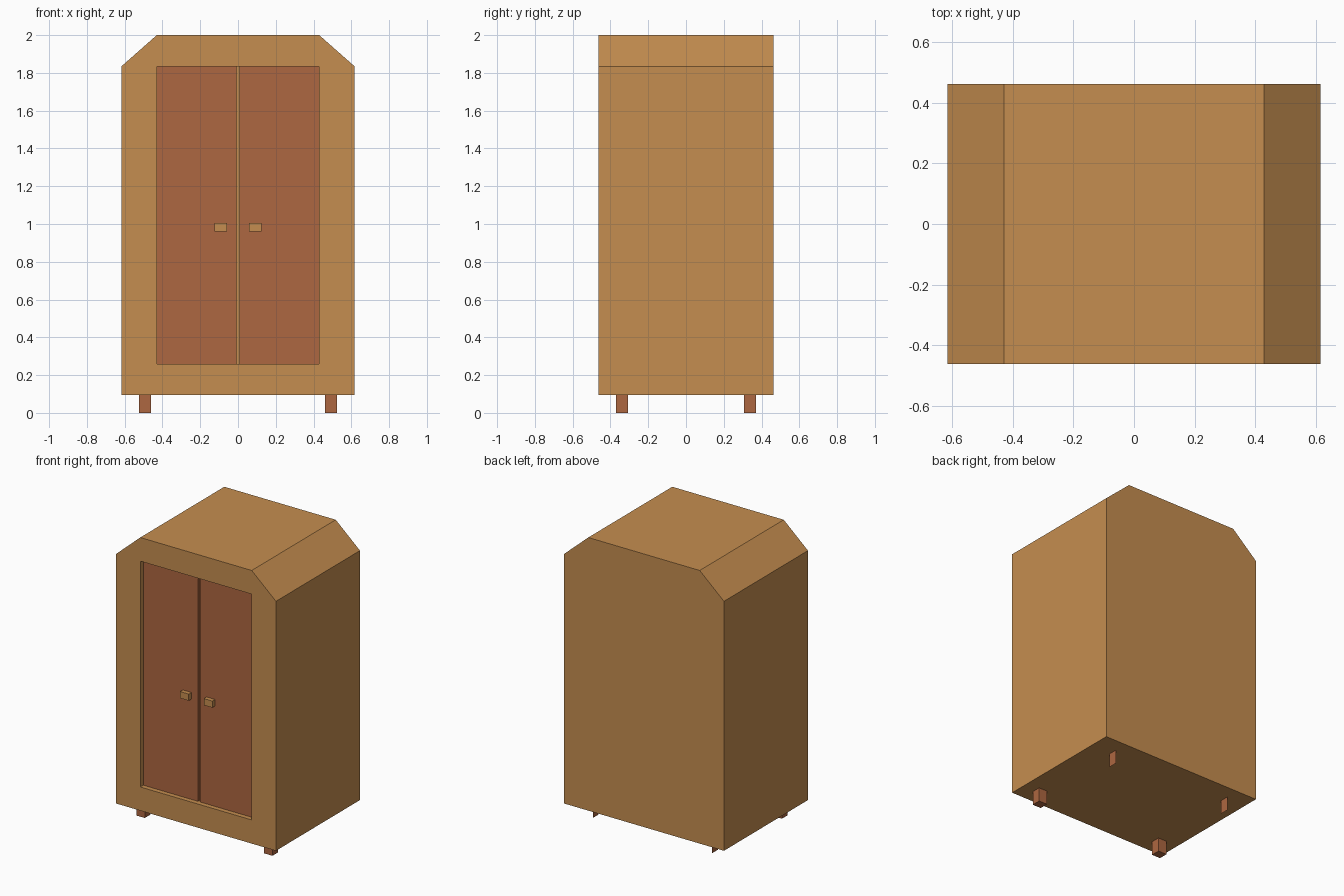
import bpy, bmesh

if "Cube" in bpy.data.objects:
    bpy.data.objects.remove(bpy.data.objects["Cube"])


def material(name, rgb):
    m = bpy.data.materials.new(name)
    m.diffuse_color = (*rgb, 1)
    m.use_nodes = True
    m.node_tree.nodes["Principled BSDF"].inputs["Base Color"].default_value = m.diffuse_color
    return m


LIGHT_WOOD = material("light_wood", (0.56, 0.27, 0.08))
RED_WOOD = material("red_wood", (0.42, 0.135, 0.052))


def finish(name, bm, mat):
    if len(bm.faces) > 1:
        bmesh.ops.recalc_face_normals(bm, faces=bm.faces)
    mesh = bpy.data.meshes.new(name)
    bm.to_mesh(mesh)
    bm.free()
    mesh.materials.append(mat)
    obj = bpy.data.objects.new(name, mesh)
    bpy.context.collection.objects.link(obj)
    return obj


def prism(name, profile, y0, y1, mat):
    """Extrude an (x, z) outline from y0 to y1."""
    bm = bmesh.new()
    face = bm.faces.new([bm.verts.new((x, y0, z)) for x, z in profile])
    new = bmesh.ops.extrude_face_region(bm, geom=[face])["geom"]
    verts = [v for v in new if isinstance(v, bmesh.types.BMVert)]
    bmesh.ops.translate(bm, verts=verts, vec=(0, y1 - y0, 0))
    return finish(name, bm, mat)


def box(name, x0, x1, y0, y1, z0, z1, mat):
    return prism(name, [(x0, z0), (x1, z0), (x1, z1), (x0, z1)], y0, y1, mat)


W, D = 0.617, 0.463            # half width and half depth
OPEN_X, SHOULDER = 0.43, 1.835
FLOOR, SILL = 0.095, 0.26

# cabinet body with chamfered shoulders
body = prism("cabinet_body",
             [(-W, FLOOR), (W, FLOOR), (W, SHOULDER),
              (OPEN_X, 2), (-OPEN_X, 2), (-W, SHOULDER)], -D, D, LIGHT_WOOD)

# recess for the doors
cutter = box("door_recess_cutter", -OPEN_X, OPEN_X, -D - 0.1, -D + 0.065,
             SILL, SHOULDER, LIGHT_WOOD)
cutter.hide_render = True
cutter.hide_set(True)
cutter.display_type = 'WIRE'
cut = body.modifiers.new("door_recess", 'BOOLEAN')
cut.operation = 'DIFFERENCE'
cut.solver = 'EXACT'
cut.object = cutter

for side, s in (("left", -1), ("right", 1)):
    # door panel and its handle
    box(side + "_door", s * 0.008, s * OPEN_X, -0.43, -0.405,
        SILL, SHOULDER, RED_WOOD)
    box(side + "_handle", s * 0.058, s * 0.124, -0.46, -0.43,
        0.96, 1.006, LIGHT_WOOD)

    # square front leg
    box(side + "_front_leg", s * 0.46, s * 0.525, -0.37, -0.307,
        0, FLOOR, RED_WOOD)

    # rear leg is a single flat plate
    bm = bmesh.new()
    pts = [(0.307, 0), (0.307, FLOOR), (0.37, FLOOR), (0.37, 0)]
    if s < 0:
        pts.reverse()
    bm.faces.new([bm.verts.new((s * 0.46, y, z)) for y, z in pts])
    bmesh.ops.recalc_face_normals(bm, faces=[])
    finish(side + "_rear_leg", bm, RED_WOOD)
